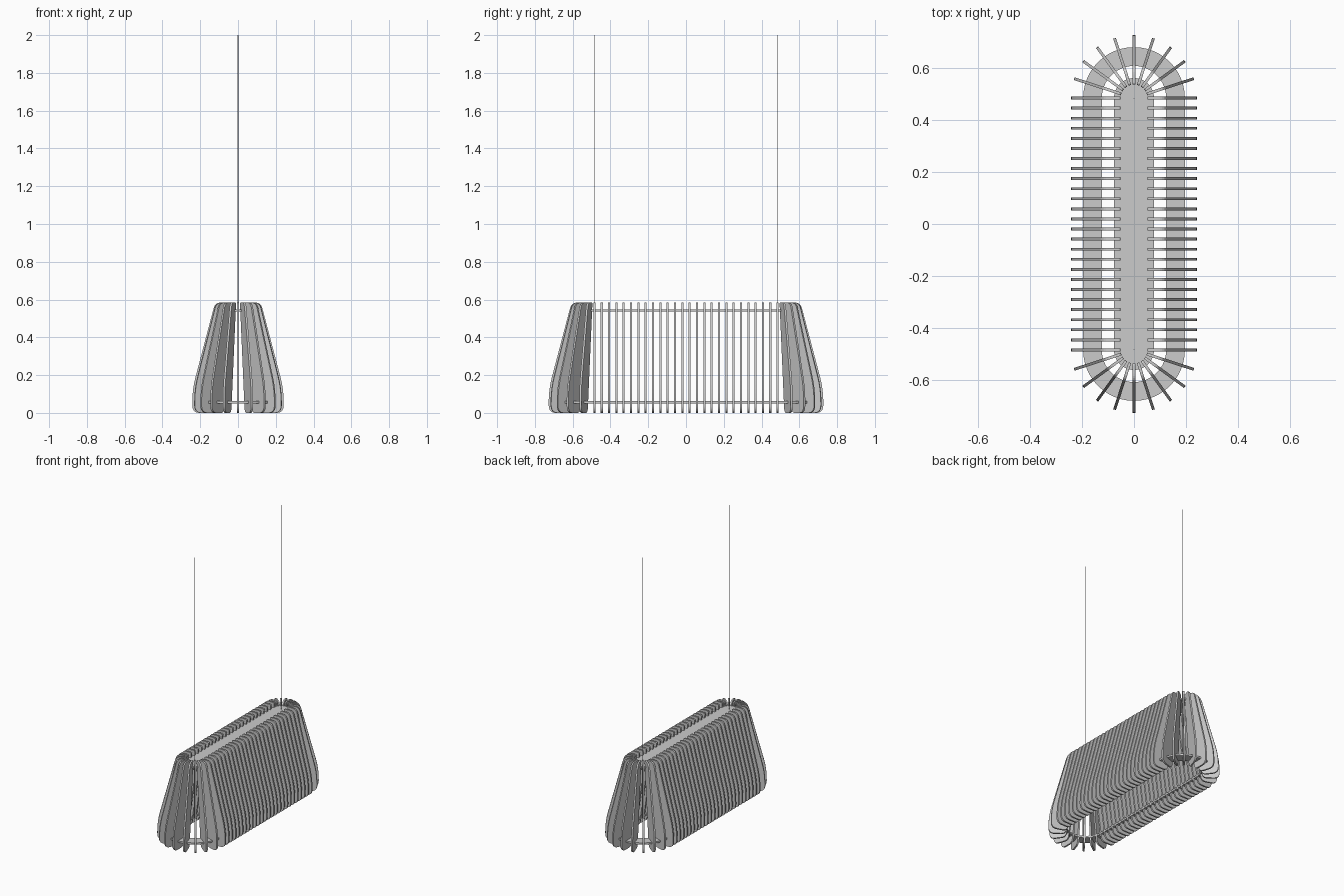
import bpy, bmesh
from math import pi, sin, cos, radians
from mathutils import Vector

cube = bpy.data.objects.get("Cube")
if cube:
    bpy.data.objects.remove(cube, do_unlink=True)

HALF = 0.485        # half the distance between the two end centres
ROWS = 26           # straight slats on each side
THICK = 0.011       # slat thickness

grey = bpy.data.materials.new("plain_grey")
grey.use_nodes = True
colour = (0.6, 0.6, 0.6, 1)
grey.diffuse_color = colour
grey.node_tree.nodes["Principled BSDF"].inputs["Base Color"].default_value = colour


def add_object(name, mesh):
    obj = bpy.data.objects.new(name, mesh)
    bpy.context.collection.objects.link(obj)
    return obj


def finish(bm, name):
    bmesh.ops.recalc_face_normals(bm, faces=bm.faces)
    mesh = bpy.data.meshes.new(name)
    bm.to_mesh(mesh)
    bm.free()
    mesh.materials.append(grey)
    return mesh


def rounded(corners, steps=6):
    """Round each (x, z, radius) corner with a quadratic curve."""
    out = []
    for i, (x, z, r) in enumerate(corners):
        p = Vector((x, z))
        a = p + (Vector(corners[i - 1][:2]) - p).normalized() * r
        b = p + (Vector(corners[(i + 1) % len(corners)][:2]) - p).normalized() * r
        for k in range(steps + 1):
            t = k / steps
            out.append(a * (1 - t) ** 2 + p * 2 * t * (1 - t) + b * t * t)
    return out


def slat_mesh():
    bm = bmesh.new()
    outline = rounded([(0.132, 0, 0.03), (0.242, 0, 0.04), (0.242, 0.125, 0.07),
                       (0.121, 0.584, 0.03), (0.05, 0.584, 0.012)])
    face = bm.faces.new([bm.verts.new((p.x, -THICK / 2, p.y)) for p in outline])
    ext = bmesh.ops.extrude_face_region(bm, geom=[face])
    moved = [v for v in ext["geom"] if isinstance(v, bmesh.types.BMVert)]
    bmesh.ops.translate(bm, verts=moved, vec=(0, THICK, 0))
    return finish(bm, "slat")


def stadium(radius, steps=24):
    pts = []
    for side in (1, -1):
        for k in range(steps + 1):
            a = pi * k / steps
            pts.append((side * radius * cos(a), side * (HALF + radius * sin(a))))
    return pts


def stadium_slab(name, outer, inner, low, high):
    """A long slab with round ends, open in the middle if inner is given."""
    bm = bmesh.new()

    def loop(r, z):
        return [bm.verts.new((x, y, z)) for x, y in stadium(r)]

    def bridge(a, b):
        for i in range(len(a)):
            j = (i + 1) % len(a)
            bm.faces.new((a[i], a[j], b[j], b[i]))

    bottom, top = loop(outer, low), loop(outer, high)
    bridge(bottom, top)
    if inner:
        in_bottom, in_top = loop(inner, low), loop(inner, high)
        bridge(in_top, in_bottom)
        bridge(top, in_top)
        bridge(in_bottom, bottom)
    else:
        bm.faces.new(top)
        bm.faces.new(bottom[::-1])
    return add_object(name, finish(bm, name))


# Slats: two straight rows and a fan at each end, all sharing one mesh
slat = slat_mesh()


def place_slat(name, y, angle):
    obj = add_object(name, slat)
    obj.location.y = y
    obj.rotation_euler.z = angle


for i in range(ROWS):
    y = -HALF + 2 * HALF * i / (ROWS - 1)
    place_slat("left_slat", y, 0)
    place_slat("right_slat", y, pi)
for k in range(1, 10):
    place_slat("back_end_slat", HALF, radians(18 * k))
    place_slat("front_end_slat", -HALF, -radians(18 * k))

# Frame that carries the slats
stadium_slab("top_plate", 0.077, None, 0.537, 0.548)
stadium_slab("lower_ring", 0.196, 0.124, 0.05, 0.062)

# Hanging cables
for name, y in (("back_cable", HALF), ("front_cable", -HALF)):
    bpy.ops.mesh.primitive_cylinder_add(vertices=12, radius=0.0016, depth=1.46,
                                        location=(0, y, 1.27))
    cable = bpy.context.object
    cable.name = name
    cable.data.materials.append(grey)
    bpy.ops.object.shade_smooth_by_angle()
